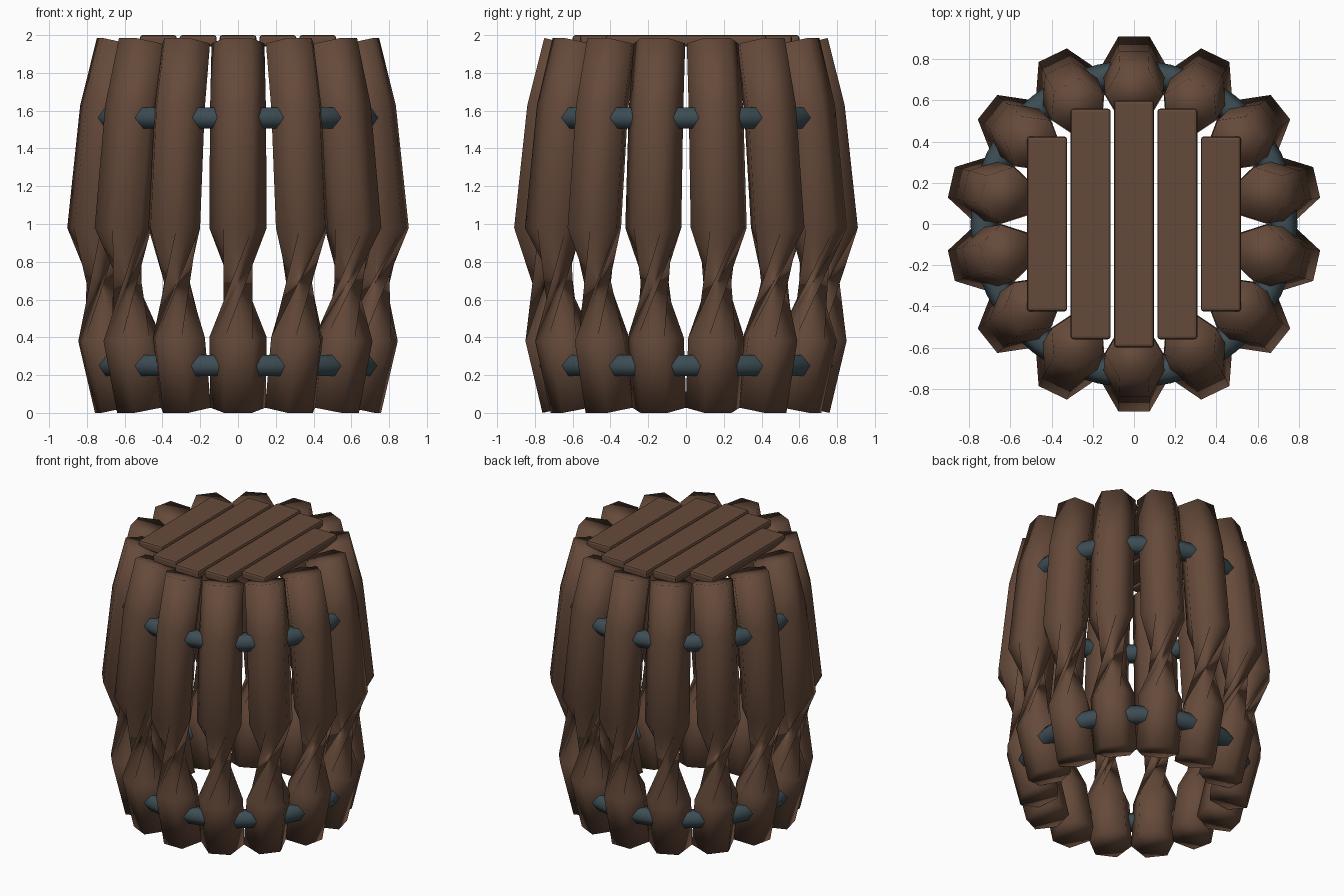
import bpy, bmesh, math

if "Cube" in bpy.data.objects:
    bpy.data.objects.remove(bpy.data.objects["Cube"], do_unlink=True)


def make_material(name, rgb):
    mat = bpy.data.materials.new(name)
    mat.use_nodes = True
    mat.diffuse_color = (*rgb, 1)
    bsdf = mat.node_tree.nodes["Principled BSDF"]
    bsdf.inputs["Base Color"].default_value = (*rgb, 1)
    bsdf.inputs["Roughness"].default_value = 0.8
    return mat


def finish(bm, name, mat):
    bmesh.ops.recalc_face_normals(bm, faces=bm.faces)
    mesh = bpy.data.meshes.new(name)
    bm.to_mesh(mesh)
    bm.free()
    mesh.materials.append(mat)
    return mesh


def add_object(name, mesh):
    obj = bpy.data.objects.new(name, mesh)
    bpy.context.collection.objects.link(obj)
    return obj


wood = make_material("brown wood", (0.13, 0.068, 0.042))
iron = make_material("blue grey iron", (0.046, 0.075, 0.09))

SIDES = 6
STAVES = 14

# Stave rings from bottom to top: outer radius, height, tilt, size
RINGS = [
    (0.76, 0.0, -0.22, 0.147),
    (0.85, 0.38, -0.15, 0.152),
    (0.91, 0.98, 0.0, 0.152),
    (0.84, 1.63, 0.18, 0.148),
    (0.75, 1.985, 0.24, 0.14),
]
TWISTED = 1  # the span above this ring is wrung by a third of a turn


def stave_mesh():
    bm = bmesh.new()
    rings = []
    for outer, height, tilt, size in RINGS:
        apothem = size * math.cos(math.pi / SIDES)
        ring = []
        for i in range(SIDES):
            a = (i + 0.5) * math.tau / SIDES
            depth = size * math.cos(a) - apothem
            ring.append(bm.verts.new((outer + depth * math.cos(tilt),
                                      size * math.sin(a),
                                      height + depth * math.sin(tilt))))
        rings.append(ring)
    for level in range(len(rings) - 1):
        low, high = rings[level], rings[level + 1]
        shift = 2 if level == TWISTED else 0
        for i in range(SIDES):
            j = (i + 1) % SIDES
            p, q = high[(i + shift) % SIDES], high[(j + shift) % SIDES]
            if shift:
                bm.faces.new((low[i], low[j], q))
                bm.faces.new((low[i], q, p))
            else:
                bm.faces.new((low[i], low[j], q, p))
    bm.faces.new(rings[0][::-1])
    bm.faces.new(rings[-1])
    for face in bm.faces:
        face.smooth = True
    return finish(bm, "stave", wood)


# Ring of staves, one of them facing the front
stave = stave_mesh()
for k in range(STAVES):
    obj = add_object(f"stave_{k + 1}", stave)
    obj.rotation_euler.z = math.tau * k / STAVES - math.pi / 2

# Iron hoops running through the staves
for name, height, radius in (("lower_hoop", 0.25, 0.72), ("upper_hoop", 1.562, 0.73)):
    bpy.ops.mesh.primitive_torus_add(major_segments=56, minor_segments=6,
                                     major_radius=radius, minor_radius=0.064,
                                     location=(0, 0, height))
    hoop = bpy.context.object
    hoop.name = name
    hoop.data.materials.append(iron)
    bpy.ops.object.shade_smooth()

# Lid planks with softened edges, shorter toward the sides
for k, half_length in enumerate((0.425, 0.56, 0.60, 0.56, 0.425)):
    bm = bmesh.new()
    bmesh.ops.create_cube(bm, size=1)
    bmesh.ops.scale(bm, vec=(0.195, 2 * half_length, 0.06), verts=bm.verts)
    bmesh.ops.bevel(bm, geom=bm.edges[:], offset=0.014, segments=2,
                    profile=0.5, affect="EDGES")
    plank = add_object(f"lid_plank_{k + 1}", finish(bm, "lid_plank", wood))
    plank.location = ((k - 2) * 0.211, 0, 1.97)
